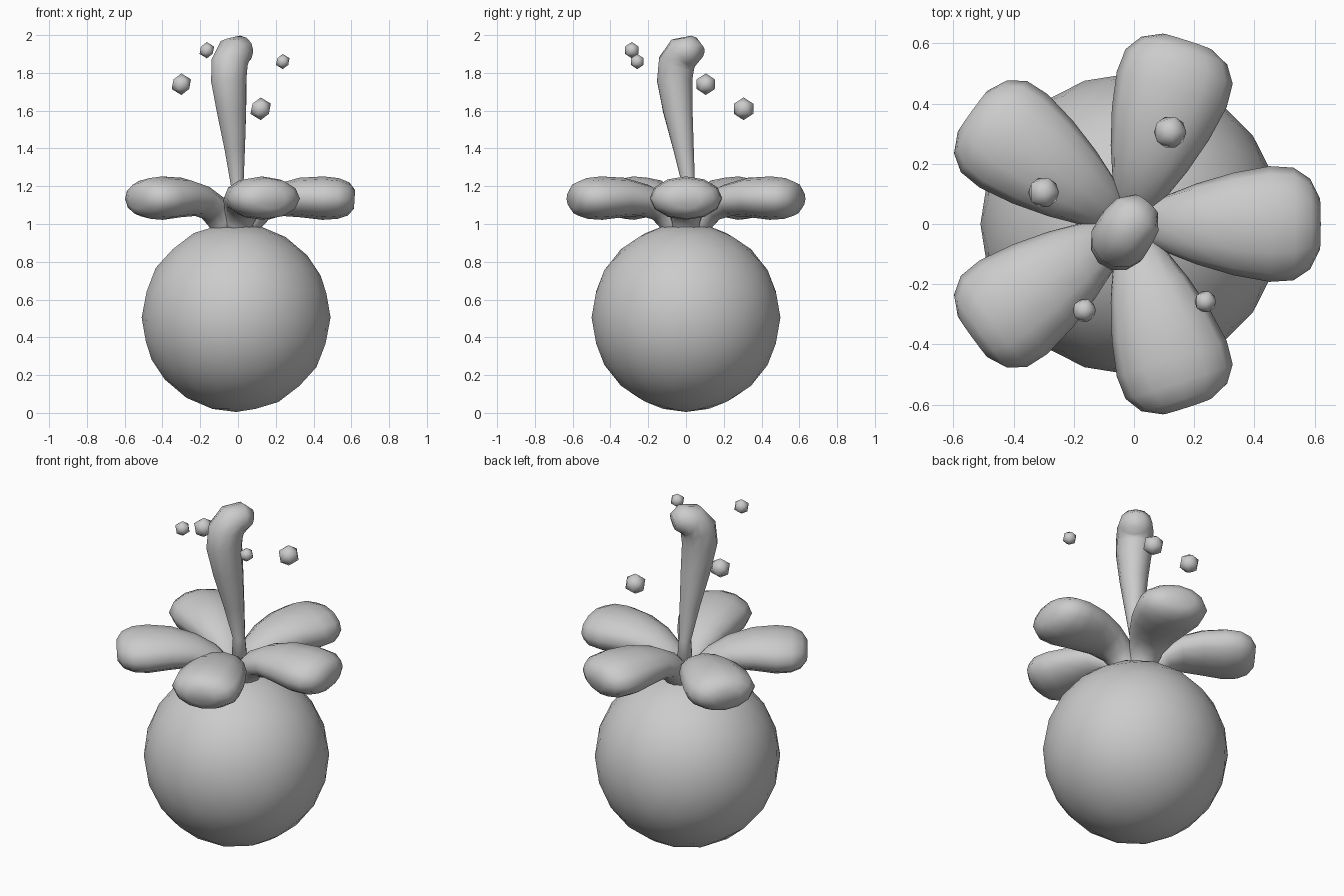
import bpy, bmesh, math
from mathutils import Vector, Matrix

if "Cube" in bpy.data.objects:
    bpy.data.objects.remove(bpy.data.objects["Cube"])


def finish(bm, name):
    bmesh.ops.recalc_face_normals(bm, faces=bm.faces)
    for f in bm.faces:
        f.smooth = True
    mesh = bpy.data.meshes.new(name)
    bm.to_mesh(mesh)
    bm.free()
    obj = bpy.data.objects.new(name, mesh)
    bpy.context.collection.objects.link(obj)
    return obj


def ball(name, loc, radius, subdivisions):
    bm = bmesh.new()
    bmesh.ops.create_icosphere(bm, subdivisions=subdivisions, radius=radius)
    if subdivisions > 1:
        # flatten the crown where the petals grow out
        top = max(bm.verts, key=lambda v: v.co.z)
        top.co.z = max(e.other_vert(top).co.z for e in top.link_edges)
    bm.transform(Matrix.Translation(loc))
    return finish(bm, name)


def loft(name, sections, side, matrix, sides=12):
    """Closed tube through (x, y, z, half width, half thickness)."""
    bm = bmesh.new()
    pts = [Vector(s[:3]) for s in sections]
    rings = []
    for i, s in enumerate(sections):
        t = (pts[min(i + 1, len(pts) - 1)] - pts[max(i - 1, 0)]).normalized()
        u = (side - t * side.dot(t)).normalized()
        n = t.cross(u)
        rings.append([bm.verts.new(pts[i] + u * s[3] * math.cos(a) + n * s[4] * math.sin(a))
                      for a in (2 * math.pi * k / sides for k in range(sides))])
    for a, b in zip(rings, rings[1:]):
        for k in range(sides):
            j = (k + 1) % sides
            bm.faces.new((a[k], a[j], b[j], b[k]))
    bm.faces.new(rings[0])
    bm.faces.new(rings[-1])
    bm.transform(matrix)
    return finish(bm, name)


# round body
ball("body", (-0.01, 0, 0.505), 0.5, 3)

# five fleshy petals spreading from the crown
petal = [(0.05, 0, 0.94, 0.08, 0.07), (0.08, 0, 1.02, 0.08, 0.075),
         (0.14, 0, 1.085, 0.10, 0.075), (0.23, 0, 1.125, 0.135, 0.085),
         (0.35, 0, 1.14, 0.17, 0.105), (0.47, 0, 1.137, 0.192, 0.115),
         (0.55, 0, 1.135, 0.187, 0.108), (0.605, 0, 1.132, 0.15, 0.088),
         (0.637, 0, 1.13, 0.085, 0.05)]
for i in range(5):
    turn = Matrix.Translation((-0.02, 0, 0)) @ Matrix.Rotation(math.radians(72 * i), 4, 'Z')
    loft(f"petal_{i + 1}", petal, Vector((0, 1, 0)), turn)

# central stalk with a nodding bulb
stalk = [(0, 0.015, 0.97, 0.05, 0.05), (-0.004, 0.015, 1.2, 0.034, 0.034),
         (-0.017, -0.013, 1.4, 0.055, 0.057), (-0.034, -0.043, 1.6, 0.077, 0.083),
         (-0.049, -0.06, 1.76, 0.095, 0.098), (-0.045, -0.05, 1.85, 0.1, 0.1),
         (-0.022, -0.015, 1.905, 0.098, 0.093), (0.012, 0.03, 1.917, 0.088, 0.08),
         (0.042, 0.065, 1.907, 0.05, 0.045)]
loft("stalk", stalk, Vector((1, -1, 0)), Matrix.Identity(4))

# floating droplets
drops = [(-0.30, 0.105, 1.74, 0.057), (0.12, 0.305, 1.61, 0.06),
         (-0.165, -0.287, 1.92, 0.043), (0.237, -0.258, 1.86, 0.04)]
for i, (x, y, z, r) in enumerate(drops):
    ball(f"droplet_{i + 1}", (x, y, z), r, 1)
